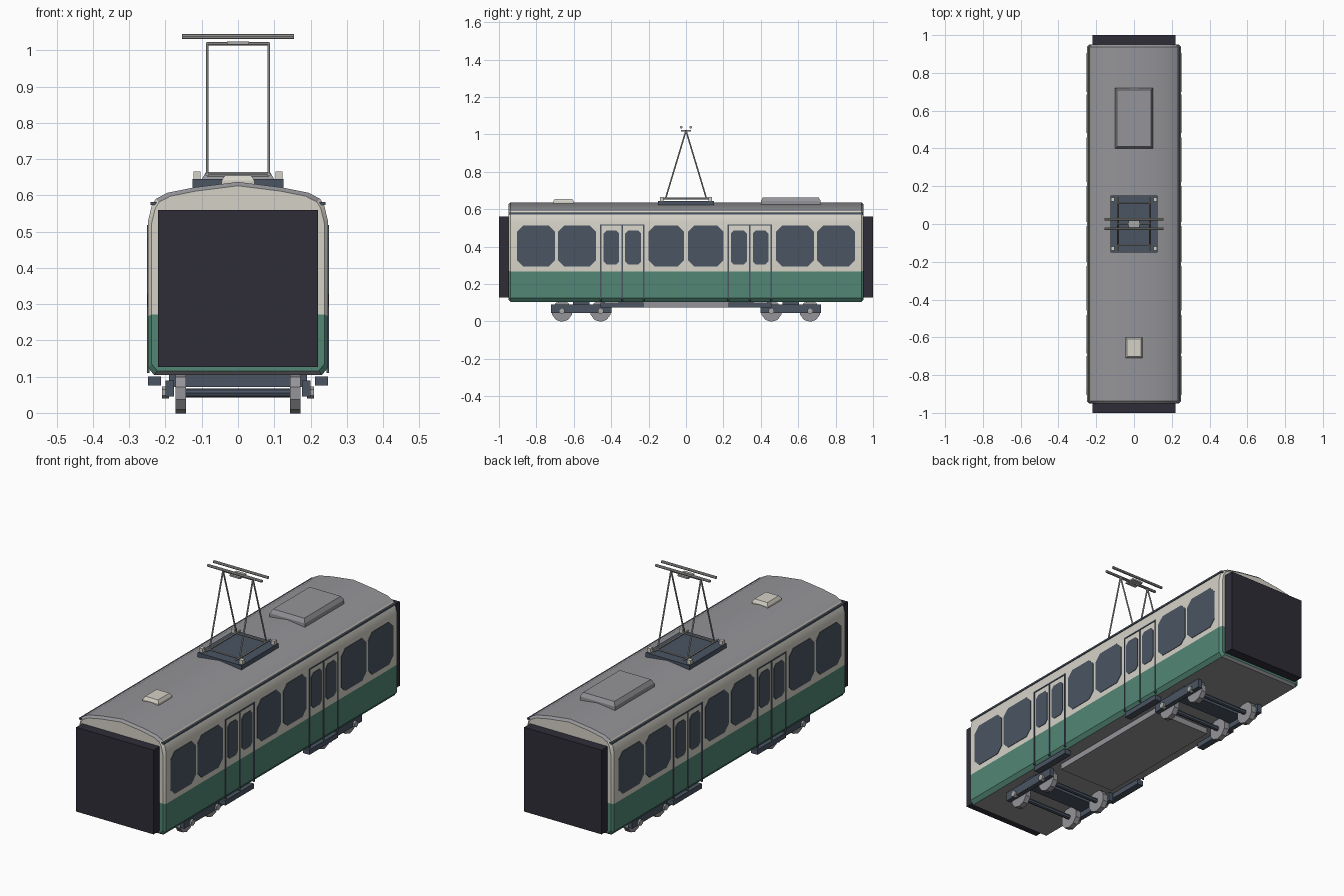
import bpy, bmesh, math
from mathutils import Vector

if "Cube" in bpy.data.objects:
    bpy.data.objects.remove(bpy.data.objects["Cube"])


def material(name, rgb):
    m = bpy.data.materials.new(name)
    m.diffuse_color = (*rgb, 1)
    m.use_nodes = True
    m.node_tree.nodes["Principled BSDF"].inputs["Base Color"].default_value = m.diffuse_color
    return m


CREAM = material("cream paint", (0.66, 0.64, 0.57))
GREEN = material("green paint", (0.085, 0.24, 0.175))
GREY = material("roof grey", (0.30, 0.30, 0.32))
BLUE = material("blue grey", (0.07, 0.09, 0.125))
DARK = material("rubber black", (0.028, 0.026, 0.038))
STEEL = material("steel", (0.40, 0.40, 0.39))


def finish(name, bm, *mats):
    bmesh.ops.recalc_face_normals(bm, faces=bm.faces)
    me = bpy.data.meshes.new(name)
    bm.to_mesh(me)
    bm.free()
    for m in mats:
        me.materials.append(m)
    ob = bpy.data.objects.new(name, me)
    bpy.context.collection.objects.link(ob)
    return ob


def box(name, x, y, z, mat, top_inset=0):
    """Box from (min, max) ranges; the top may be drawn in to make sloped shoulders."""
    bm = bmesh.new()
    bmesh.ops.create_cube(bm, size=1)
    for v in bm.verts:
        v.co = [r[0] + (c + 0.5) * (r[1] - r[0]) for c, r in zip(v.co, (x, y, z))]
    if top_inset:
        top = [f for f in bm.faces if f.calc_center_median().z > z[1] - 1e-5]
        bmesh.ops.inset_region(bm, faces=top, thickness=top_inset, depth=0)
        for v in bm.verts:
            inner = x[0] + 1e-4 < v.co.x < x[1] - 1e-4
            if v.co.z > z[1] - 1e-5 and not inner:
                v.co.z = z[0] + 0.6 * (z[1] - z[0])
    return finish(name, bm, mat)


def rod(name, a, b, r, mat, sides=8):
    a, b = Vector(a), Vector(b)
    bm = bmesh.new()
    bmesh.ops.create_cone(bm, cap_ends=True, segments=sides, radius1=r, radius2=r, depth=(b - a).length)
    q = (b - a).to_track_quat('Z', 'Y')
    for v in bm.verts:
        v.co = q @ v.co + (a + b) / 2
    return finish(name, bm, mat)


def pane(name, side, y0, y1, z0, z1, c):
    """Eight-sided window plate on one side wall."""
    outline = [(y0 + c, z0), (y1 - c, z0), (y1, z0 + c), (y1, z1 - c),
               (y1 - c, z1), (y0 + c, z1), (y0, z1 - c), (y0, z0 + c)]
    bm = bmesh.new()
    rings = [[bm.verts.new((side * x, y, z)) for y, z in outline] for x in (0.244, 0.2505)]
    for r in rings:
        bm.faces.new(r)
    for i in range(8):
        j = (i + 1) % 8
        bm.faces.new((rings[0][i], rings[0][j], rings[1][j], rings[1][i]))
    finish(name, bm, BLUE)


# Body shell: half cross-section lofted along the car, ends slightly drawn in
half = [(0.232, 0.105), (0.248, 0.125), (0.248, 0.267), (0.248, 0.53), (0.238, 0.572),
        (0.227, 0.590), (0.195, 0.607), (0.12, 0.622), (0.0, 0.637)]
bm = bmesh.new()
rings = []
for y, inset in ((-0.95, 0.010), (-0.938, 0), (0.938, 0), (0.95, 0.010)):
    k = 1 - inset / 0.25
    rings.append([[bm.verts.new((s * x * k, y, 0.37 + (z - 0.37) * k)) for x, z in half]
                  for s in (-1, 1)])
for a, b in zip(rings, rings[1:]):
    for s in (0, 1):
        for i in range(len(half) - 1):
            f = bm.faces.new((a[s][i], a[s][i + 1], b[s][i + 1], b[s][i]))
            f.material_index = 1 if i < 2 else 0 if i < 5 else 2
    f = bm.faces.new((a[0][0], a[1][0], b[1][0], b[0][0]))
    f.material_index = 2
for r in (rings[0], rings[-1]):
    for i in range(len(half) - 1):
        f = bm.faces.new((r[0][i], r[1][i], r[1][i + 1], r[0][i + 1]))
        f.material_index = 1 if i < 2 else 0
bmesh.ops.remove_doubles(bm, verts=bm.verts, dist=1e-5)
body = finish("body_shell", bm, CREAM, GREEN, GREY)
bpy.context.view_layer.objects.active = body
body.select_set(True)
bpy.ops.object.shade_smooth_by_angle(angle=math.radians(25))
body.select_set(False)

# Gangway blocks at both ends
for s in (-1, 1):
    box("gangway", (-0.22, 0.22), sorted((s * 0.93, s * 1.0)), (0.127, 0.56), DARK)

for side in (-1, 1):
    # Gutter strip
    box("gutter", sorted((side * 0.225, side * 0.242)), (-0.945, 0.945), (0.573, 0.582), BLUE)
    for e in (-1, 1):
        # Large windows
        for a, b in ((0.01, 0.2), (0.481, 0.685), (0.70, 0.904)):
            y0, y1 = sorted((e * a, e * b))
            pane("window", side, y0, y1, 0.294, 0.513, 0.033)
        # Double doors: panes, seams and step
        for a, b in ((0.24, 0.325), (0.357, 0.441)):
            y0, y1 = sorted((e * a, e * b))
            pane("door_window", side, y0, y1, 0.304, 0.487, 0.017)
        wall = sorted((side * 0.244, side * 0.2515))
        for y in (0.226, 0.341, 0.456):
            box("door_seam", wall, (e * y - 0.003, e * y + 0.003), (0.11, 0.517), BLUE)
        box("door_head", wall, sorted((e * 0.223, e * 0.459)), (0.512, 0.518), BLUE)
        box("door_step", sorted((side * 0.212, side * 0.248)), sorted((e * 0.226, e * 0.456)),
            (0.075, 0.101), BLUE)

# Underfloor equipment
box("underfloor_box", (-0.16, 0.16), (-0.36, 0.36), (0.075, 0.108), GREY)

# Bogies
for e in (-1, 1):
    c = e * 0.56
    box("bogie_bolster", (-0.18, 0.18), (c - 0.045, c + 0.045), (0.072, 0.107), BLUE)
    for s in (-1, 1):
        box("bogie_side_frame", sorted((s * 0.176, s * 0.2)), (c - 0.163, c + 0.163), (0.045, 0.09), BLUE)
        box("bogie_spring_block", sorted((s * 0.172, s * 0.19)), (c - 0.045, c + 0.045), (0.085, 0.107), BLUE)
    for y in (c - 0.103, c + 0.103):
        rod("axle", (-0.15, y, 0.055), (0.15, y, 0.055), 0.012, BLUE)
        for s in (-1, 1):
            rod("wheel", (s * 0.144, y, 0.054), (s * 0.172, y, 0.054), 0.056, GREY, 10)
            rod("axle_box", (s * 0.19, y, 0.056), (s * 0.209, y, 0.056), 0.017, STEEL, 6)

# Roof units
box("roof_cooler", (-0.1, 0.1), (0.4, 0.72), (0.615, 0.664), GREY, 0.016)
box("roof_vent", (-0.045, 0.045), (-0.71, -0.6), (0.62, 0.655), CREAM, 0.012)

# Current collector
box("collector_base", (-0.125, 0.125), (-0.15, 0.15), (0.622, 0.645), BLUE)
for s in (-1, 1):
    for e in (-1, 1):
        box("insulator", (s * 0.113 - 0.01, s * 0.113 + 0.01), (e * 0.13 - 0.01, e * 0.13 + 0.01),
            (0.64, 0.666), CREAM)
        rod("collector_arm", (s * 0.085, e * 0.11, 0.655), (s * 0.085, 0, 1.02), 0.004, STEEL, 6)
    rod("collector_rail", (s * 0.085, -0.14, 0.658), (s * 0.085, 0.14, 0.658), 0.005, STEEL, 6)
    rod("contact_bar", (-0.155, s * 0.025, 1.038), (0.155, s * 0.025, 1.038), 0.007, STEEL)
    rod("base_cross_rod", (-0.085, s * 0.11, 0.656), (0.085, s * 0.11, 0.656), 0.004, STEEL, 6)
rod("collector_top_rod", (-0.087, 0, 1.018), (0.087, 0, 1.018), 0.005, STEEL, 6)
box("contact_bar_carrier", (-0.03, 0.03), (-0.027, 0.027), (1.016, 1.024), STEEL)
